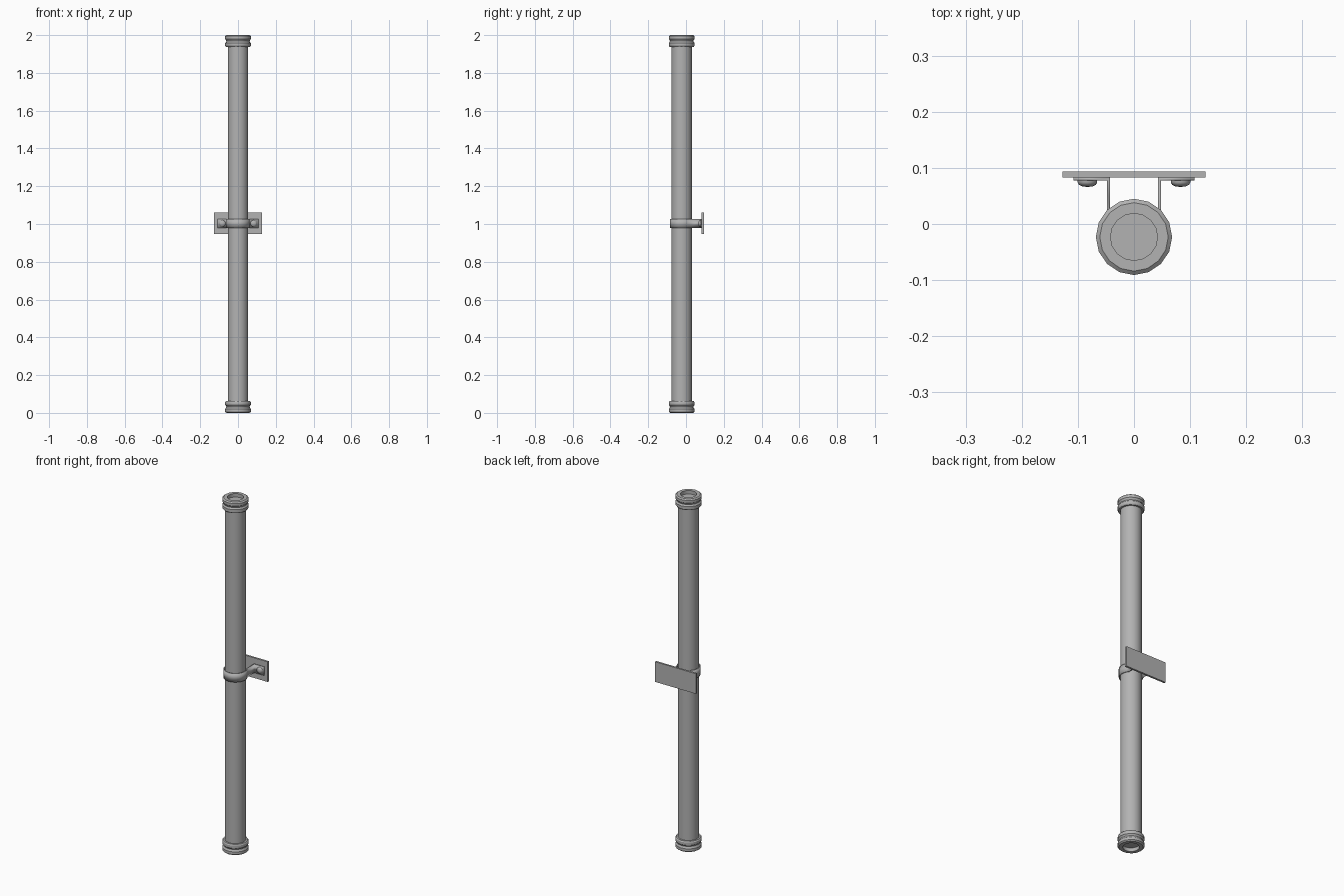
import bpy, bmesh, math
from mathutils import Matrix, Vector

cube = bpy.data.objects.get("Cube")
if cube:
    bpy.data.objects.remove(cube, do_unlink=True)

grey = bpy.data.materials.new("plain_grey")
grey.use_nodes = True
GREY = (0.45, 0.45, 0.45, 1)
grey.diffuse_color = GREY
grey.node_tree.nodes["Principled BSDF"].inputs["Base Color"].default_value = GREY

AXIS_Y = -0.023          # pipe centre line
MID_Z = 1.003            # height of the wall bracket


def finish(name, bm, matrix=Matrix(), angle=None):
    mesh = bpy.data.meshes.new(name)
    bm.transform(matrix)
    if matrix.determinant() < 0:
        bmesh.ops.reverse_faces(bm, faces=bm.faces)
    bm.to_mesh(mesh)
    bm.free()
    mesh.materials.append(grey)
    obj = bpy.data.objects.new(name, mesh)
    bpy.context.collection.objects.link(obj)
    if angle:
        bpy.ops.object.select_all(action='DESELECT')
        obj.select_set(True)
        bpy.context.view_layer.objects.active = obj
        bpy.ops.object.shade_smooth_by_angle(angle=math.radians(angle))
    return obj


def lathe(name, profile, sides, matrix, angle=30):
    """Spin (radius, height) points around z."""
    bm = bmesh.new()
    verts = [bm.verts.new((r, 0, z)) for r, z in profile]
    edges = [bm.edges.new(pair) for pair in zip(verts, verts[1:])]
    bmesh.ops.spin(bm, geom=verts + edges, cent=(0, 0, 0), axis=(0, 0, 1),
                   angle=math.tau, steps=sides, use_merge=True)
    bmesh.ops.remove_doubles(bm, verts=bm.verts, dist=1e-5)
    bmesh.ops.recalc_face_normals(bm, faces=bm.faces)
    return finish(name, bm, matrix, angle)


# Long round pipe
lathe("pipe", [(0, 0.02), (0.054, 0.02), (0.054, 1.98), (0, 1.98)], 32,
      Matrix.Translation((0, AXIS_Y, 0)))

# Grooved end collars with a round recess
collar = [(0.042, 0.025), (0.042, 0), (0.061, 0), (0.068, 0.006),
          (0.068, 0.021), (0.064, 0.026), (0.062, 0.032), (0.064, 0.037),
          (0.068, 0.041), (0.068, 0.056), (0.064, 0.062), (0.05, 0.062)]
base = Matrix.Translation((0, AXIS_Y, 0))
top = Matrix.Translation((0, AXIS_Y, 2)) @ Matrix.Scale(-1, 4, (0, 0, 1))
for name, matrix in (("bottom_collar", base), ("top_collar", top)):
    lathe(name, collar, 16, matrix)

# Strap: arc round the front, arms back to the wall plate, flared feet
radius, arm_x, half = 0.059, 0.0455, 0.024
end = math.acos(arm_x / radius)
side = []
for i in range(1, 11):
    a = -math.pi / 2 + (end + math.pi / 2) * i / 10
    side.append((radius * math.cos(a), AXIS_Y + radius * math.sin(a)))
side += [(arm_x, 0.08), (0.108, 0.08)]
path = [(-x, y) for x, y in reversed(side)] + [(0, AXIS_Y - radius)] + side
bm = bmesh.new()
rows = [[bm.verts.new((x, y, MID_Z + s * half)) for s in (-1, 1)] for x, y in path]
for a, b in zip(rows, rows[1:]):
    bm.faces.new((a[0], b[0], b[1], a[1]))
strap = finish("strap", bm, angle=30)
solid = strap.modifiers.new("thickness", 'SOLIDIFY')
solid.thickness, solid.offset, solid.use_even_offset = 0.005, 0, True

# Wall plate
bm = bmesh.new()
bmesh.ops.create_cube(bm, size=1)
finish("wall_plate", bm, Matrix.Translation((0, 0.0885, MID_Z))
       @ Matrix.Diagonal(Vector((0.255, 0.011, 0.114, 1))))

# Domed bolts, facing the front
bolt = [(0, 0), (0.0175, 0), (0.0175, 0.004), (0.015, 0.008), (0.009, 0.011), (0, 0.012)]
for name, x in (("left_bolt", 0.083), ("right_bolt", -0.083)):
    lathe(name, bolt, 16, Matrix.Translation((x, 0.078, MID_Z))
          @ Matrix.Rotation(math.pi / 2, 4, 'X'), 40)
